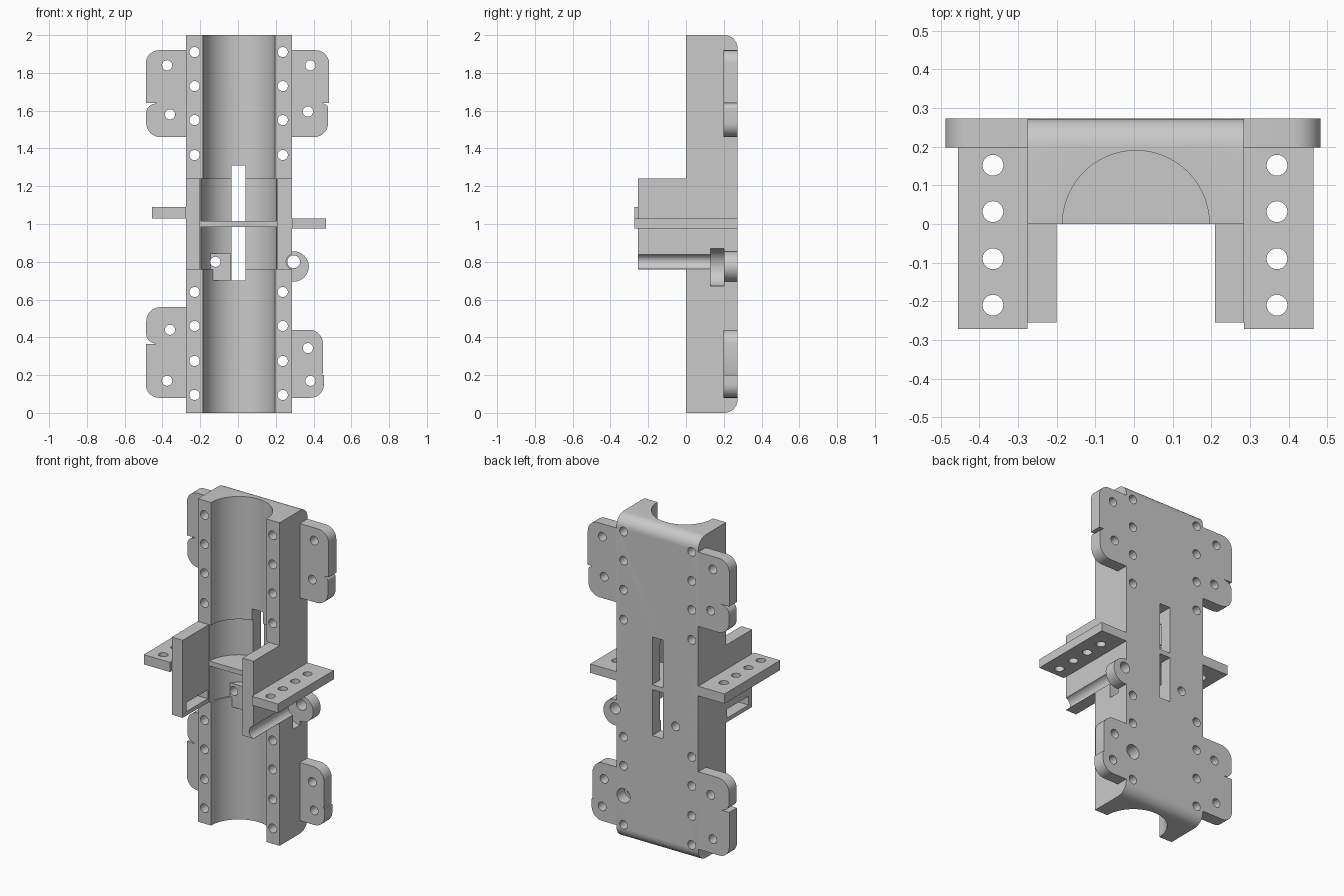
import bpy, bmesh, math
from mathutils import Vector, Matrix

cube = bpy.data.objects.get("Cube")
if cube:
    bpy.data.objects.remove(cube)

grey = bpy.data.materials.new("plain grey")
grey.use_nodes = True
GREY = (0.59, 0.59, 0.59, 1)
grey.diffuse_color = GREY
grey.node_tree.nodes["Principled BSDF"].inputs["Base Color"].default_value = GREY


def box(bm, x, y, z):
    mid = Vector((x[0] + x[1], y[0] + y[1], z[0] + z[1])) / 2
    size = Vector((x[1] - x[0], y[1] - y[0], z[1] - z[0]))
    bmesh.ops.create_cube(bm, size=1, matrix=Matrix.Translation(mid) @ Matrix.Diagonal(size.to_4d()))


def rod(bm, axis, u, v, r, lo, hi, sides=24):
    """Cylinder along y through (x, z), or along z through (x, y)."""
    mid = (lo + hi) / 2
    if axis == 'Y':
        m = Matrix.Translation((u, mid, v)) @ Matrix.Rotation(math.pi / 2, 4, 'X')
    else:
        m = Matrix.Translation((u, v, mid))
    bmesh.ops.create_cone(bm, cap_ends=True, segments=sides, radius1=r, radius2=r,
                          depth=hi - lo, matrix=m)


def rounded(corners, steps=8):
    """Outline from (a, b, radius) corners, each rounded by its radius."""
    pts = []
    for i, (a, b, r) in enumerate(corners):
        p = Vector((a, b))
        if r == 0:
            pts.append(p)
            continue
        d0 = (Vector(corners[i - 1][:2]) - p).normalized()
        d1 = (Vector(corners[(i + 1) % len(corners)][:2]) - p).normalized()
        half = d0.angle(d1) / 2
        reach = r / math.tan(half)
        centre = p + (d0 + d1).normalized() * r / math.sin(half)
        s = (p + d0 * reach - centre).normalized()
        e = (p + d1 * reach - centre).normalized()
        for k in range(steps + 1):
            pts.append(centre + s.slerp(e, k / steps) * r)
    return pts


def prism(bm, pts, axis, lo, hi):
    """Extrude an outline along x (points are y, z) or along y (points are x, z)."""
    place = (lambda p: (lo, p.x, p.y)) if axis == 'X' else (lambda p: (p.x, lo, p.y))
    face = bm.faces.new([bm.verts.new(place(p)) for p in pts])
    ext = bmesh.ops.extrude_face_region(bm, geom=[face])
    move = (hi - lo, 0, 0) if axis == 'X' else (0, hi - lo, 0)
    bmesh.ops.translate(bm, vec=move, verts=[v for v in ext["geom"] if isinstance(v, bmesh.types.BMVert)])


def to_object(name, build):
    bm = bmesh.new()
    build(bm)
    bmesh.ops.recalc_face_normals(bm, faces=bm.faces)
    mesh = bpy.data.meshes.new(name)
    bm.to_mesh(mesh)
    bm.free()
    ob = bpy.data.objects.new(name, mesh)
    bpy.context.scene.collection.objects.link(ob)
    return ob


def part(name, build, *cuts):
    """Make a part, carve each cutter out of it, then shade it."""
    ob = to_object(name, build)
    ob.data.materials.append(grey)
    bpy.ops.object.select_all(action='DESELECT')
    ob.select_set(True)
    bpy.context.view_layer.objects.active = ob
    for cut in cuts:
        cutter = to_object("cutter", cut)
        cutter.hide_render = True
        mod = ob.modifiers.new("cut", 'BOOLEAN')
        mod.operation, mod.solver, mod.object = 'DIFFERENCE', 'EXACT', cutter
        bpy.ops.object.modifier_apply(modifier=mod.name)
        bpy.data.objects.remove(cutter)
    bpy.ops.object.shade_smooth_by_angle(angle=math.radians(30))


LEFT, RIGHT, BACK, HOLE = -0.275, 0.285, 0.273, 0.027
MID = 0.005


# Main body: long block with rounded back ends
def body(bm):
    prism(bm, rounded([(0, 0, 0), (BACK, 0, 0.07), (BACK, 2, 0.07), (0, 2, 0)]), 'X', LEFT, RIGHT)


# Half-round channel, broken by a thin divider left in the middle
def channel(bm):
    for lo, hi in ((-0.1, 0.985), (1.015, 2.1)):
        rod(bm, 'Z', MID, 0, 0.19, lo, hi, 64)


def wide_channel(bm):
    for lo, hi in ((0.76, 0.985), (1.015, 1.24)):
        rod(bm, 'Z', MID, 0, 0.2, lo, hi, 64)


def slots(bm):
    for lo, hi in ((0.70, 0.985), (1.015, 1.31)):
        box(bm, (-0.035, 0.04), (0.05, 0.4), (lo, hi))


def body_holes(bm):
    for x in (-0.23, 0.237):
        for z in (1.91, 1.73, 1.55, 1.365, 0.64, 0.46, 0.275, 0.095):
            rod(bm, 'Y', x, z, HOLE, -0.1, 0.4)


def big_hole(bm):
    rod(bm, 'Y', 0.237, 0.275, 0.045, 0.2, 0.4)


def pin_hole(bm):
    rod(bm, 'Y', -0.12, 0.8, HOLE, -0.1, 0.4)


def pivot_groove(bm):
    rod(bm, 'Y', 0.295, 0.8, 0.04, -0.4, 0.15)


def pivot_hole(bm):
    rod(bm, 'Y', 0.295, 0.8, 0.034, 0.1, 0.4)


def pivot_recess(bm):
    rod(bm, 'Y', 0.295, 0.77, 0.1, 0.13, 0.2, 40)


part("main_body", body, channel, wide_channel, slots, body_holes, big_hole, pin_hole,
     pivot_groove, pivot_recess, pivot_hole)

# Small pad in the channel around the pin hole
part("pin_pad", lambda bm: box(bm, (-0.17, -0.036), (0.13, 0.25), (0.70, 0.845)), pin_hole)

# Pivot lug on the left side
part("pivot_lug", lambda bm: rod(bm, 'Y', 0.295, 0.775, 0.08, 0.2, BACK, 40), pivot_hole)

# Side walls standing forward of the body
WALL_Y, WALL_Z = (-0.255, 0), (0.76, 1.24)
part("right_wall", lambda bm: box(bm, (LEFT, -0.2), WALL_Y, WALL_Z),
     lambda bm: box(bm, (-0.4, -0.1), (-0.22, -0.01), (0.785, 0.84)))
part("left_wall", lambda bm: box(bm, (0.21, RIGHT), WALL_Y, WALL_Z), pivot_groove)


# Drilled shelves on both sides
def shelf(name, x, z, hole_x):
    def holes(bm):
        for y in (0.152, 0.032, -0.09, -0.21):
            rod(bm, 'Z', hole_x, y, HOLE, z[0] - 0.1, z[1] + 0.1)
    part(name, lambda bm: box(bm, x, (-0.272, BACK), z), holes)


shelf("right_shelf", (-0.455, LEFT), (1.03, 1.09), -0.365)
shelf("left_shelf", (RIGHT, 0.465), (0.975, 1.03), 0.37)


# Mounting ears: a main tab and a rounded lobe, parted by a notch
def ear(name, inner, outer, lobe, notch, z_end, z_notch, z_lobe, r, holes):
    s = math.copysign(0.015, z_lobe - z_notch)
    corners = [(inner, z_end, 0), (outer, z_end, 0.07), (outer, z_notch, 0), (notch, z_notch, 0),
               (lobe, z_notch + s, r), (lobe, z_lobe, 0.075), (inner, z_lobe, 0)]

    def drill(bm):
        for x, z in holes:
            rod(bm, 'Y', x, z, HOLE, 0.1, 0.4)
    part(name, lambda bm: prism(bm, rounded(corners), 'Y', 0.198, BACK), drill)


ear("upper_right_ear", LEFT, -0.488, -0.486, -0.43, 1.92, 1.64, 1.46, 0.05,
    [(-0.375, 1.84), (-0.36, 1.58)])
ear("lower_right_ear", LEFT, -0.488, -0.486, -0.43, 0.08, 0.365, 0.56, 0.05,
    [(-0.375, 0.17), (-0.36, 0.44)])
ear("upper_left_ear", RIGHT, 0.482, 0.477, 0.45, 1.92, 1.64, 1.46, 0.02,
    [(0.383, 1.84), (0.37, 1.595)])
ear("lower_left_ear", RIGHT, 0.455, 0.45, 0.445, 0.08, 0.2, 0.44, 0,
    [(0.383, 0.17), (0.37, 0.343)])
